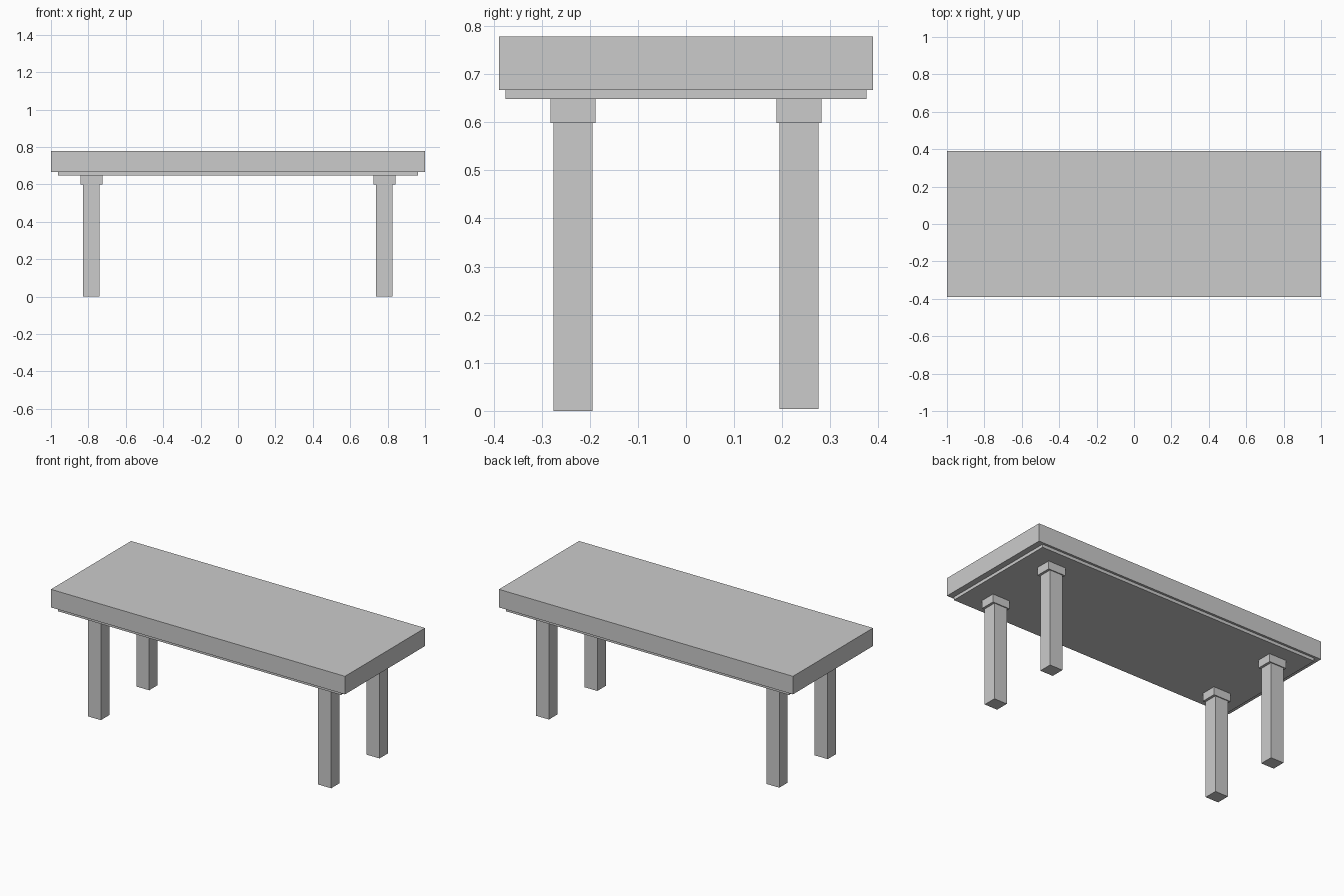
import bpy

if "Cube" in bpy.data.objects:
    bpy.data.objects.remove(bpy.data.objects["Cube"])


def box(name, x, y, z):
    """Axis-aligned box from (min, max) ranges."""
    centre = [(a + b) / 2 for a, b in (x, y, z)]
    bpy.ops.mesh.primitive_cube_add(size=1, location=centre)
    obj = bpy.context.object
    obj.name = name
    obj.scale = [b - a for a, b in (x, y, z)]
    bpy.ops.object.transform_apply(location=False, rotation=False, scale=True)
    return obj


def around(c, half):
    return (c - half, c + half)


# Thick table top and the thin panel beneath it
box("table_top", (-1, 1), (-0.389, 0.389), (0.667, 0.778))
box("under_panel", (-0.963, 0.963), (-0.375, 0.375), (0.648, 0.667))

# Four square legs, each with a wider collar against the panel
for y_name, y, foot in (("front", -0.235, 0.0), ("back", 0.235, 0.004)):
    for x_name, x in (("left", -0.784), ("right", 0.783)):
        box(f"{y_name}_{x_name}_leg", around(x, 0.044), around(y, 0.041), (foot, 0.6))
        box(f"{y_name}_{x_name}_collar", around(x, 0.059), around(y, 0.047), (0.599, 0.648))
